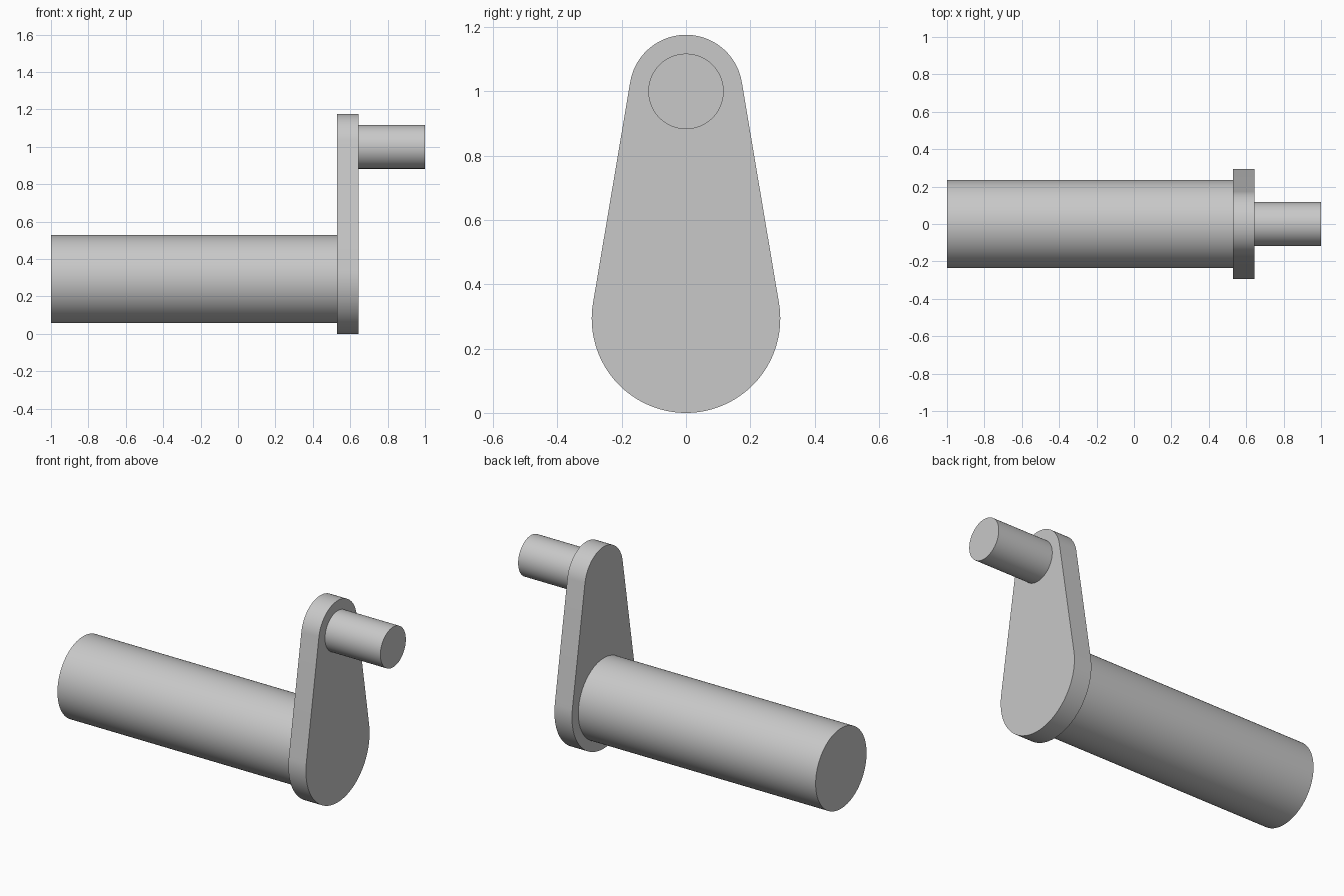
import bpy
import bmesh
from math import asin, cos, sin, pi, radians
from mathutils import Vector

cube = bpy.data.objects.get("Cube")
if cube:
    bpy.data.objects.remove(cube, do_unlink=True)

steel = bpy.data.materials.new("grey steel")
steel.use_nodes = True
colour = (0.58, 0.58, 0.58, 1)
steel.diffuse_color = colour
steel.node_tree.nodes["Principled BSDF"].inputs["Base Color"].default_value = colour

UNIT = 0.1173                 # pin radius; the other radii are multiples of it
LOW_R, HIGH_R = 2.5 * UNIT, 1.5 * UNIT
LOW_Z, HIGH_Z = LOW_R, 1.0
WEB_X0, WEB_X1 = 0.53, 0.643


def arc(z, radius, start, end, steps):
    """Points (y, z) along an arc."""
    angles = [start + (end - start) * i / steps for i in range(steps + 1)]
    return [(radius * cos(a), z + radius * sin(a)) for a in angles]


def extrude_x(name, outline, x0, x1):
    """Solid made by extruding a (y, z) outline along x."""
    bm = bmesh.new()
    face = bm.faces.new([bm.verts.new((x0, y, z)) for y, z in outline])
    result = bmesh.ops.extrude_face_region(bm, geom=[face], use_keep_orig=True)
    moved = [v for v in result["geom"] if isinstance(v, bmesh.types.BMVert)]
    bmesh.ops.translate(bm, verts=moved, vec=Vector((x1 - x0, 0, 0)))
    bmesh.ops.recalc_face_normals(bm, faces=bm.faces)
    mesh = bpy.data.meshes.new(name)
    bm.to_mesh(mesh)
    bm.free()
    mesh.materials.append(steel)
    obj = bpy.data.objects.new(name, mesh)
    bpy.context.collection.objects.link(obj)
    bpy.ops.object.select_all(action="DESELECT")
    obj.select_set(True)
    bpy.context.view_layer.objects.active = obj
    bpy.ops.object.shade_smooth_by_angle(angle=radians(30))
    return obj


def rod(name, z, radius, x0, x1):
    return extrude_x(name, arc(z, radius, 0, 2 * pi, 96)[:-1], x0, x1)


# Tapered web: two arcs joined by their common tangents
tilt = asin((LOW_R - HIGH_R) / (HIGH_Z - LOW_Z))
web = arc(HIGH_Z, HIGH_R, tilt, pi - tilt, 48) + arc(LOW_Z, LOW_R, pi - tilt, 2 * pi + tilt, 64)
extrude_x("crank_web", web, WEB_X0, WEB_X1)

# Main shaft and crank pin, each seated in the web
middle = (WEB_X0 + WEB_X1) / 2
rod("main_shaft", LOW_Z, 2 * UNIT, -1, middle)
rod("crank_pin", HIGH_Z, UNIT, middle, 1)
